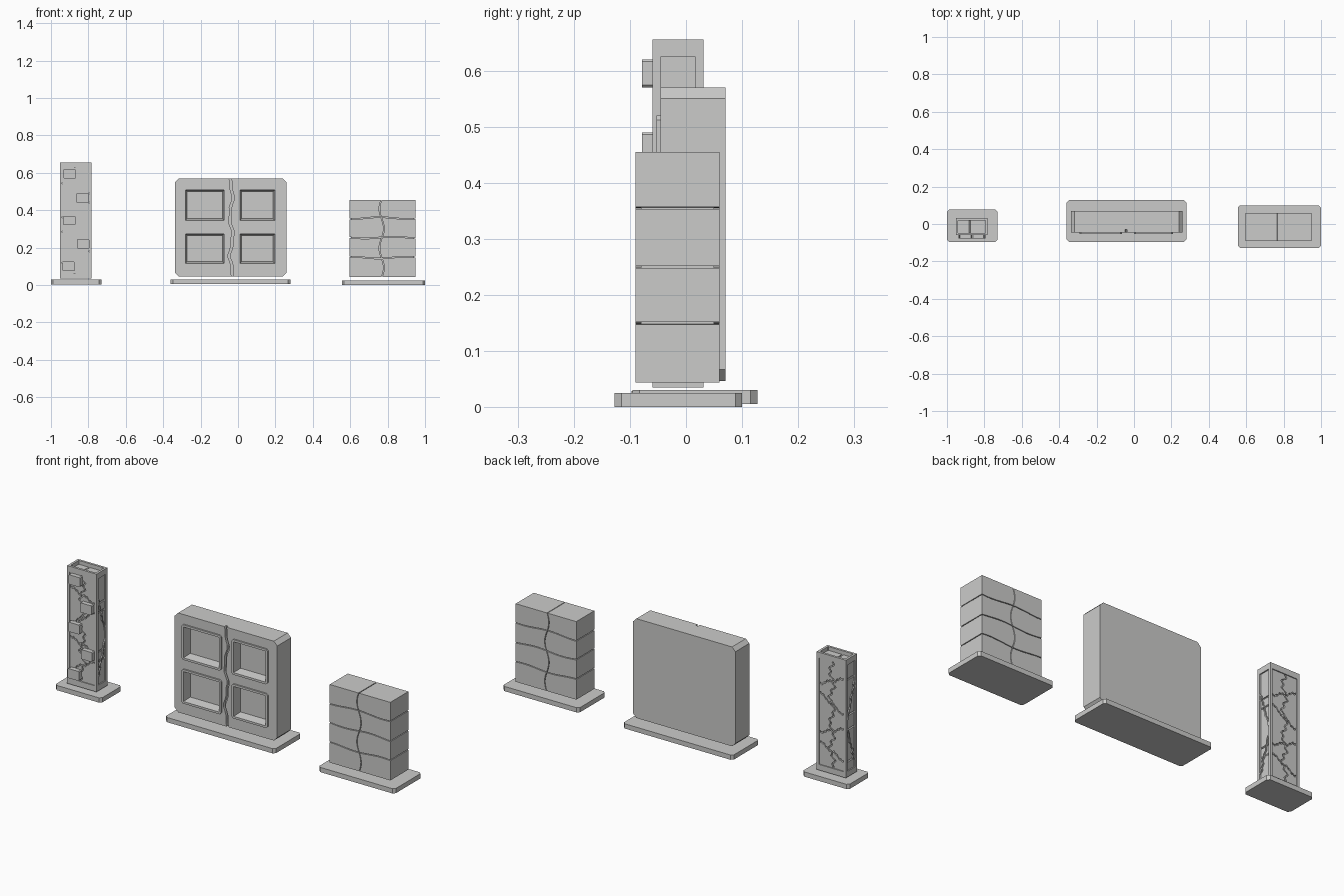
import bpy, bmesh
from math import sin, pi

if "Cube" in bpy.data.objects:
    bpy.data.objects.remove(bpy.data.objects["Cube"], do_unlink=True)

stone = bpy.data.materials.new("grey_stone")
stone.use_nodes = True
GREY = (0.6, 0.6, 0.59, 1)
stone.diffuse_color = GREY
stone.node_tree.nodes["Principled BSDF"].inputs["Base Color"].default_value = GREY


def prism(name, pts, d0, d1, axis="y", far=None):
    """Extrude a 2D outline along an axis; 'far' gives a different end outline."""
    place = {"x": lambda u, v, d: (d, u, v),
             "y": lambda u, v, d: (u, d, v),
             "z": lambda u, v, d: (u, v, d)}[axis]
    bm = bmesh.new()
    a = [bm.verts.new(place(u, v, d0)) for u, v in pts]
    b = [bm.verts.new(place(u, v, d1)) for u, v in (far or pts)]
    bm.faces.new(a)
    bm.faces.new(b)
    for i in range(len(a)):
        j = (i + 1) % len(a)
        bm.faces.new((a[i], a[j], b[j], b[i]))
    bmesh.ops.recalc_face_normals(bm, faces=bm.faces)
    mesh = bpy.data.meshes.new(name)
    bm.to_mesh(mesh)
    bm.free()
    mesh.materials.append(stone)
    ob = bpy.data.objects.new(name, mesh)
    bpy.context.collection.objects.link(ob)
    return ob


def rect(u0, u1, v0, v1, c=0):
    """Rectangle outline with optional chamfered corners."""
    if not c:
        return [(u0, v0), (u1, v0), (u1, v1), (u0, v1)]
    return [(u0 + c, v0), (u1 - c, v0), (u1, v0 + c), (u1, v1 - c),
            (u1 - c, v1), (u0 + c, v1), (u0, v1 - c), (u0, v0 + c)]


def ribbon(path, width):
    """Outline of an upright strip that follows a wandering path."""
    h = width / 2
    return [(u + h, v) for u, v in path] + [(u - h, v) for u, v in reversed(path)]


def cut(ob, cutter):
    mod = ob.modifiers.new("cut", "BOOLEAN")
    mod.operation = "DIFFERENCE"
    mod.solver = "EXACT"
    mod.object = cutter
    bpy.context.view_layer.objects.active = ob
    bpy.ops.object.modifier_apply(modifier=mod.name)


def bricks(name, x0, x1, mid, y0, y1, heights, wave_x, wave_z, gap, n=10):
    """Two columns of stones parted by wandering joints."""
    g = gap / 2
    last = len(heights) - 1

    def row(i, x):
        return heights[i] + (wave_z(i, x) if 0 < i < last else 0)

    for r in range(last):
        for c, side in enumerate(("right", "left")):
            def edge(i, t):
                m = mid + wave_x(row(i, mid))
                a, b = (x0, m - g) if c == 0 else (m + g, x1)
                x = a + (b - a) * t
                lift = g if i == r else -g
                return x, row(i, x) + (lift if 0 < i < last else 0)
            low = [edge(r, k / n) for k in range(n + 1)]
            top = [edge(r + 1, k / n) for k in range(n + 1)]
            a, b = (low[-1], top[-1]) if c == 0 else (low[0], top[0])
            joint = []
            for k in range(1, n):
                z = a[1] + (b[1] - a[1]) * k / n
                joint.append((mid + wave_x(z) + (-g if c == 0 else g), z))
            if c == 0:
                pts = low + joint + top[::-1]
            else:
                pts = low + top[::-1] + joint[::-1]
            prism(f"{name}_{side}_{r + 1}", pts, y0, y1)


# Plinths
for name, x0, x1, y0, y1, z in (("pillar_plinth", -1, -0.73, -0.097, 0.077, 0.004),
                                ("panel_plinth", -0.36, 0.28, -0.095, 0.127, 0.006),
                                ("block_plinth", 0.555, 1, -0.127, 0.1, 0)):
    prism(name, rect(x0, x1, y0, y1, 0.012), z, z + 0.025, "z")

# Wide panel with four sloped recesses, raised trims and a crack
panel = prism("wall_panel", rect(-0.337, 0.26, 0.047, 0.57, 0.02), -0.045, 0.07)
columns = {"right": (-0.292, -0.063), "left": (0, 0.208)}
rows = {"lower": (0.105, 0.285), "upper": (0.335, 0.52)}
for side, (x0, x1) in columns.items():
    for level, (z0, z1) in rows.items():
        trim = prism(f"{level}_{side}_trim", rect(x0, x1, z0, z1, 0.008), -0.053, -0.044)
        i, f = 0.01, 0.02
        cutter = prism("recess_cutter", rect(x0 + i, x1 - i, z0 + i, z1 - i), -0.06, -0.008,
                       far=rect(x0 + f, x1 - f, z0 + f, z1 - f))
        cut(panel, cutter)
        cut(trim, cutter)
        bpy.data.objects.remove(cutter, do_unlink=True)
steps = 28
crack_path = []
for k in range(steps + 1):
    z = 0.02 + 0.58 * k / steps
    crack_path.append((-0.036 + 0.008 * sin(z * 30) + 0.004 * sin(z * 71), z))
cutter = prism("crack_cutter", ribbon(crack_path, 0.012), -0.08, -0.03)
cut(panel, cutter)
bpy.data.objects.remove(cutter, do_unlink=True)

# Block of eight stones with gently waving joints
bricks("block_stone", 0.597, 0.95, 0.768, -0.09, 0.06,
       [0.044, 0.147, 0.254, 0.358, 0.455],
       lambda z: 0.012 * sin((z - 0.04) * 2 * pi / 0.21),
       lambda i, x: 0.005 * sin((x - 0.597) * 2 * pi / 0.3 + i * 1.5), 0.004)
prism("block_core", rect(0.605, 0.942, 0.052, 0.447), -0.08, 0.05)

# Pillar: corner posts and rails around cracked stones
PX0, PX1, PY0, PY1, PZ0, PZ1 = -0.953, -0.782, -0.06, 0.031, 0.035, 0.655
for x, side in ((PX0, "right"), (PX1 - 0.013, "left")):
    for y, face in ((PY0, "front"), (PY1 - 0.015, "back")):
        prism(f"{face}_{side}_post", rect(x, x + 0.013, y, y + 0.015), PZ0, PZ1, "z")
for z, level in ((PZ0, "lower"), (PZ1 - 0.03, "upper")):
    for y, face in ((PY0, "front"), (PY1 - 0.012, "back")):
        prism(f"{level}_{face}_rail", rect(PX0 + 0.013, PX1 - 0.013, z, z + 0.03), y, y + 0.012)
    for x, side in ((PX0, "right"), (PX1 - 0.012, "left")):
        prism(f"{level}_{side}_rail", rect(PY0 + 0.015, PY1 - 0.015, z, z + 0.03), x, x + 0.012, "x")


def jag(t):
    return 0.009 * sin(t * 47) + 0.006 * sin(t * 163)


slopes = [0, 0.5, -0.35, 0.6, -0.4, 0]
bricks("pillar_stone", PX0 + 0.006, PX1 - 0.006, -0.868, PY0 + 0.005, PY1 - 0.005,
       [0.037, 0.15, 0.26, 0.4, 0.52, 0.635],
       lambda z: 1.4 * jag(z),
       lambda i, x: slopes[i] * (x + 0.868) + 0.6 * jag(x * 2 + i), 0.008, 14)
prism("pillar_core", rect(PX0 + 0.014, PX1 - 0.014, 0.04, 0.625), PY0 + 0.013, PY1 - 0.013)

# Jagged seams on the pillar sides
for x, side in ((PX0, "right"), (PX1 - 0.007, "left")):
    for n, (z0, lean) in enumerate(((0.1, 0.03), (0.33, -0.03))):
        path = [(-0.014 + lean * (k / 6 - 1) + 0.6 * jag(z0 + k * 0.07), z0 + 0.19 * k / 12)
                for k in range(13)]
        prism(f"{side}_seam_{n + 1}", ribbon(path, 0.007), x, x + 0.007, "x")

# Stone chips standing out on the pillar front
for n, (x, z) in enumerate(((-0.9, 0.595), (-0.833, 0.465), (-0.902, 0.345),
                            (-0.828, 0.22), (-0.905, 0.1))):
    prism(f"front_chip_{n + 1}", rect(x - 0.033, x + 0.033, z - 0.025, z + 0.025, 0.004),
          -0.078, -0.05)
